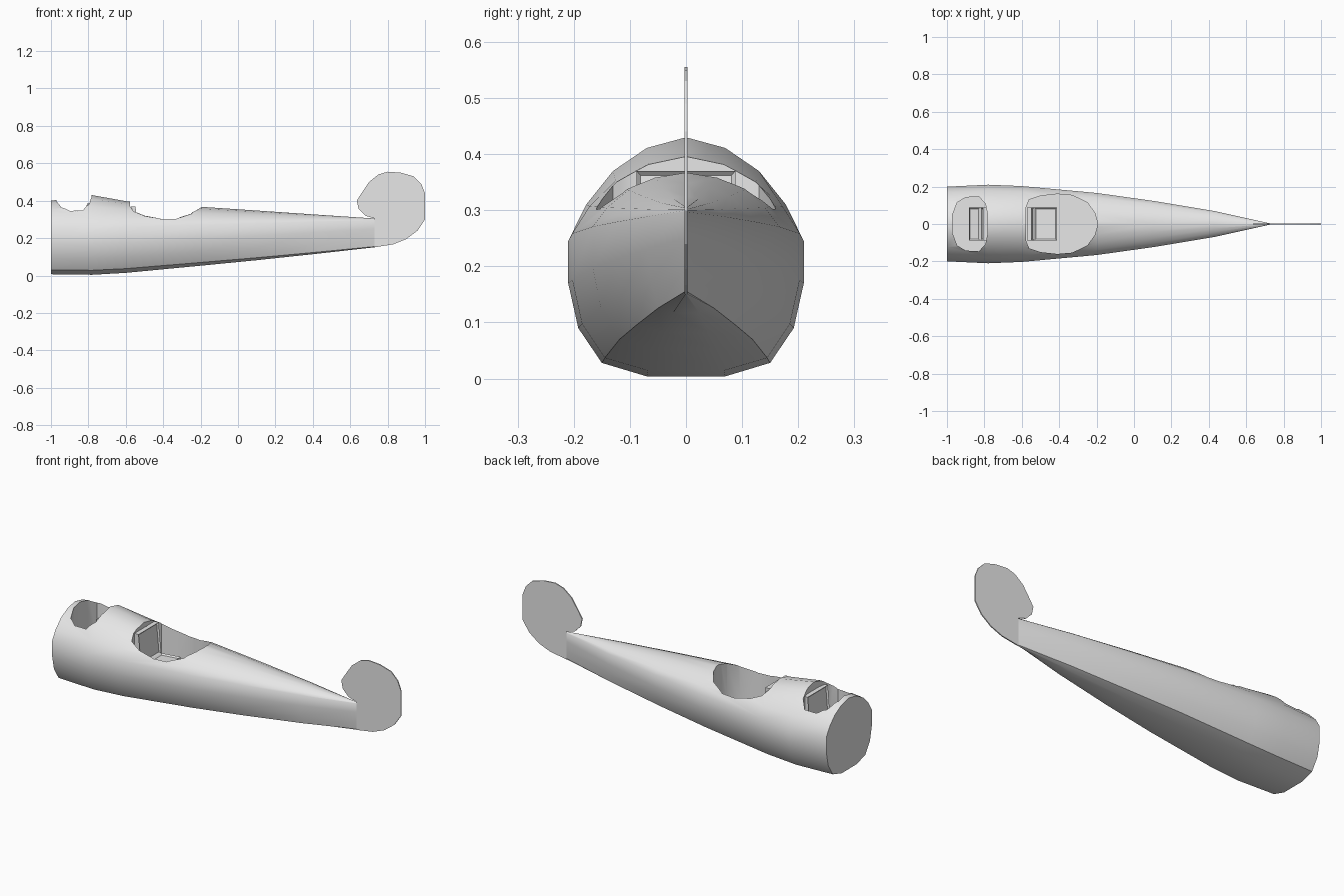
import bpy
import bmesh

cube = bpy.data.objects.get("Cube")
if cube:
    bpy.data.objects.remove(cube)

grey = bpy.data.materials.new("light grey")
grey.use_nodes = True
grey.diffuse_color = (0.8, 0.8, 0.8, 1)
grey.node_tree.nodes["Principled BSDF"].inputs["Base Color"].default_value = (0.8, 0.8, 0.8, 1)


def finish(name, bm):
    bmesh.ops.recalc_face_normals(bm, faces=bm.faces)
    mesh = bpy.data.meshes.new(name)
    bm.to_mesh(mesh)
    bm.free()
    mesh.materials.append(grey)
    obj = bpy.data.objects.new(name, mesh)
    bpy.context.collection.objects.link(obj)
    return obj


def activate(obj):
    bpy.ops.object.select_all(action="DESELECT")
    obj.select_set(True)
    bpy.context.view_layer.objects.active = obj


def prism(name, low, high):
    """Close two matching outlines into a solid."""
    bm = bmesh.new()
    a, b = [[bm.verts.new(p) for p in loop] for loop in (low, high)]
    bm.faces.new(a)
    bm.faces.new(b)
    for i in range(len(a)):
        j = (i + 1) % len(a)
        bm.faces.new((a[i], a[j], b[j], b[i]))
    return finish(name, bm)


# Fuselage: half section (half width, height, height at the tail post), top to bottom
section = [(0, .43, .305), (.07, .411, .304), (.13, .37, .302), (.178, .31, .30),
           (.21, .245, .297), (.21, .17, .25), (.192, .09, .2), (.15, .028, .155),
           (.07, .004, .151)]
# Stations: x, width scale, taper of upper part, taper of lower part
stations = [(-1, .95, .24, .02), (-.78, 1, 0, 0), (-.6, .965, .26, .07),
            (-.2, .79, .5, .33), (.1, .59, .66, .53), (.43, .33, .84, .77),
            (.73, .012, 1, 1)]
bm = bmesh.new()
rings = []
for x, width, upper, lower in stations:
    half = []
    for i, (y, z, tail) in enumerate(section):
        t = upper if i < 5 else lower
        half.append((x, y * width, z + (tail - z) * t))
    loop = half + [(px, -py, pz) for px, py, pz in half[:0:-1]]
    rings.append([bm.verts.new(p) for p in loop])
for a, b in zip(rings, rings[1:]):
    for i in range(len(a)):
        j = (i + 1) % len(a)
        bm.faces.new((a[i], a[j], b[j], b[i]))
bm.faces.new(rings[0])
bm.faces.new(rings[-1])
fuselage = finish("fuselage", bm)

# Cockpit wells cut straight down with rounded outlines
front_well = [(-.97, .05), (-.945, .115), (-.9, .142), (-.83, .146), (-.795, .11), (-.783, .05)]
rear_well = [(-.577, .09), (-.56, .13), (-.5, .15), (-.41, .16), (-.33, .153),
             (-.25, .115), (-.21, .06), (-.197, .015)]
for half in (front_well, rear_well):
    outline = half + [(x, -y) for x, y in reversed(half)]
    cutter = prism("well_cutter", [(x, y, .14) for x, y in outline],
                   [(x, y, .6) for x, y in outline])
    cutter.hide_render = True
    activate(fuselage)
    mod = fuselage.modifiers.new("well", "BOOLEAN")
    mod.operation = "DIFFERENCE"
    mod.solver = "EXACT"
    mod.object = cutter
    bpy.ops.object.modifier_apply(modifier=mod.name)
    bpy.data.objects.remove(cutter)
activate(fuselage)
bpy.ops.object.shade_smooth_by_angle(angle=.66)

# Rudder: thin rounded plate behind the tail post
rudder = [(.73, .305), (.68, .32), (.645, .355), (.635, .4), (.66, .44), (.7, .5),
          (.75, .54), (.8, .555), (.87, .55), (.94, .53), (.98, .49), (1, .44),
          (1, .3), (.96, .24), (.9, .195), (.83, .167), (.73, .151)]
prism("rudder", [(x, -.003, z) for x, z in rudder], [(x, .003, z) for x, z in rudder])


# Seats: L-shaped side profile with cushions inset into back and pan
def seat(name, back_x, depth, direction, top):
    wall = .025
    profile = [(0, .14), (depth, .14), (depth, .215), (wall + .015, .205),
               (wall, top), (0, top)]
    loops = [[(back_x + direction * u, y, z) for u, z in profile] for y in (-.088, .088)]
    obj = prism(name, *loops)
    bm = bmesh.new()
    bm.from_mesh(obj.data)
    bm.normal_update()
    faces = [f for f in bm.faces
             if (f.normal.x * direction > .5 or f.normal.z > .5)
             and f.calc_center_median().z > .2 and f.calc_area() > .006]
    for f in faces:
        bmesh.ops.inset_individual(bm, faces=[f], thickness=.01, depth=-.008)
    bm.to_mesh(obj.data)
    bm.free()


seat("front_seat", -.783, .1, -1, .385)
seat("rear_seat", -.573, .16, 1, .37)
